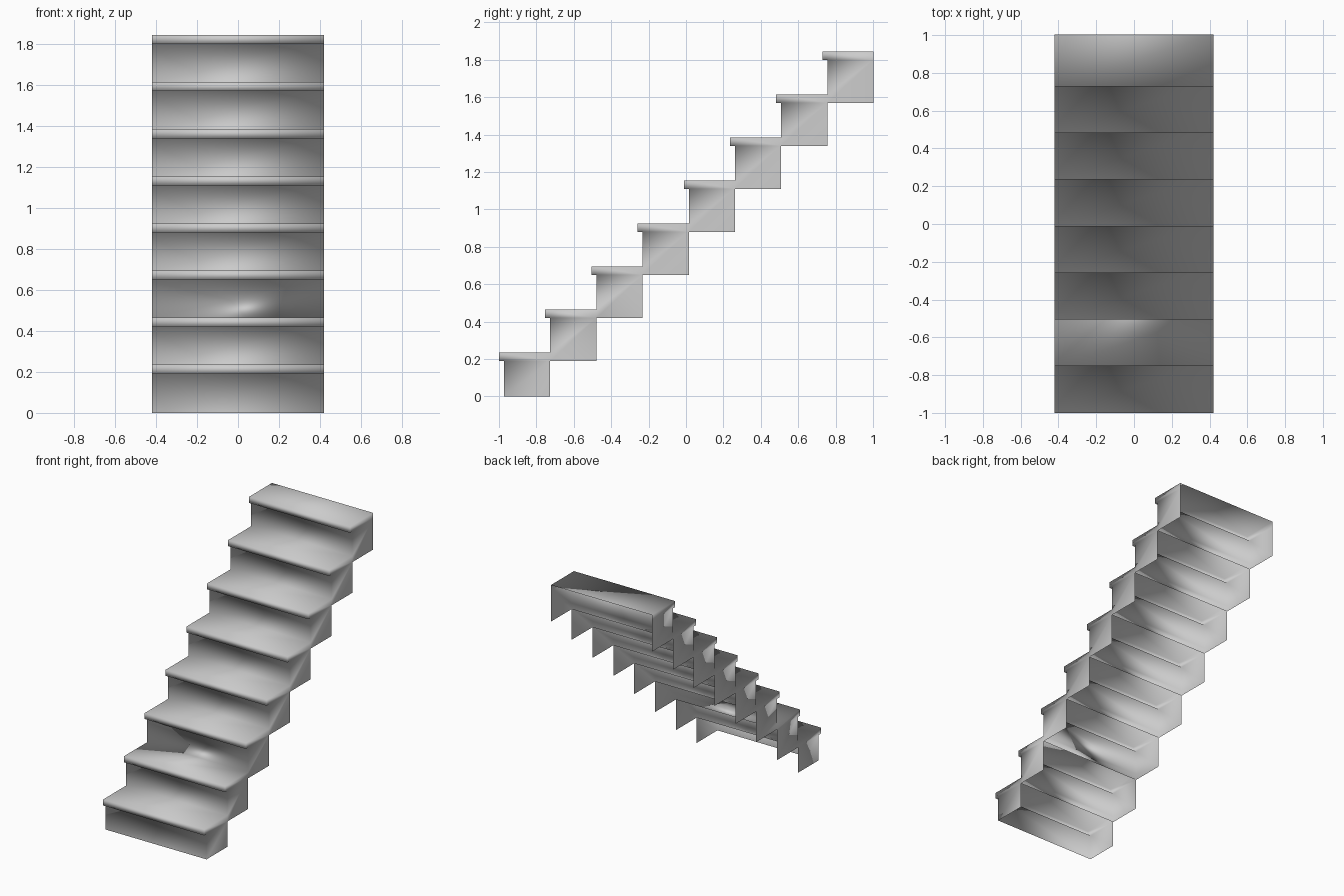
import bpy
import bmesh

if "Cube" in bpy.data.objects:
    bpy.data.objects.remove(bpy.data.objects["Cube"])

STEPS = 8
HALF_WIDTH = 0.42
RUN, RISE = 0.247, 0.23      # pitch of the flight
NOSE_OUT, NOSE_H = 0.027, 0.045

grey = bpy.data.materials.new("plain grey")
grey.use_nodes = True
colour = (0.6, 0.6, 0.6, 1)
grey.diffuse_color = colour
grey.node_tree.nodes["Principled BSDF"].inputs["Base Color"].default_value = colour

bm = bmesh.new()


def sheet(a, b):
    """Full-width strip between two (y, z) points."""
    bm.faces.new([bm.verts.new((x, y, z)) for x, (y, z) in
                  ((-HALF_WIDTH, a), (HALF_WIDTH, a), (HALF_WIDTH, b), (-HALF_WIDTH, b))])


def panel(x, outline):
    """Flat end panel in the y-z plane."""
    bm.faces.new([bm.verts.new((x, y, z)) for y, z in outline])


for i in range(STEPS):
    riser = -1 + NOSE_OUT + i * RUN
    back = riser + RUN
    nose = riser - NOSE_OUT
    top = 0.235 + i * RISE
    lip = top - NOSE_H
    base = lip - RISE if i else 0
    # Riser, split where the tread below meets it
    levels = [base, top - RISE, lip] if i else [base, lip]
    for low, high in zip(levels, levels[1:]):
        sheet((riser, low), (riser, high))
    # Square nosing and tread
    sheet((riser, lip), (nose, lip))
    sheet((nose, lip), (nose, top))
    sheet((nose, top), (back, top))
    # End panels, open at the back and underneath
    outline = [(riser, z) for z in levels] + [(nose, lip), (nose, top), (back, top), (back, lip), (back, base)]
    for side in (-1, 1):
        panel(side * HALF_WIDTH, outline if side < 0 else outline[::-1])

bmesh.ops.remove_doubles(bm, verts=bm.verts, dist=0.001)
bmesh.ops.recalc_face_normals(bm, faces=bm.faces)
for face in bm.faces:
    face.smooth = True

mesh = bpy.data.meshes.new("stair_flight")
bm.to_mesh(mesh)
bm.free()
mesh.materials.append(grey)
stairs = bpy.data.objects.new("stair_flight", mesh)
bpy.context.collection.objects.link(stairs)
